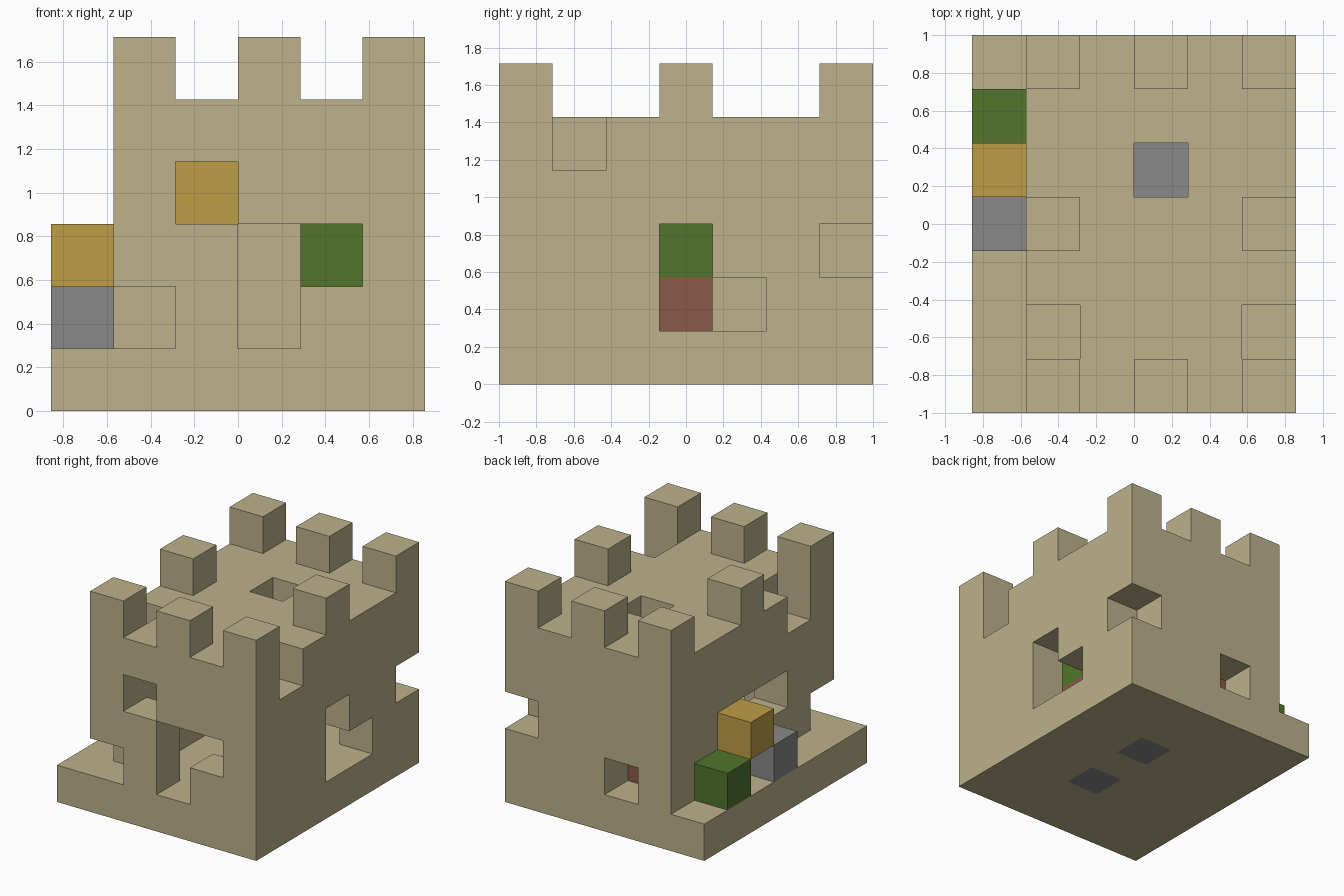
import bpy, bmesh
from mathutils import Vector

cube = bpy.data.objects.get("Cube")
if cube:
    bpy.data.objects.remove(cube, do_unlink=True)

# Block size and block counts along x, y and z
NX, NY, NZ = 6, 7, 6
UNIT = 2 / NY


def material(name, rgb):
    mat = bpy.data.materials.new(name)
    mat.use_nodes = True
    color = (*rgb, 1)
    mat.diffuse_color = color
    bsdf = next(n for n in mat.node_tree.nodes if n.type == 'BSDF_PRINCIPLED')
    bsdf.inputs["Base Color"].default_value = color
    return mat


sand = material("sandstone", (0.51, 0.445, 0.262))
grey = material("grey stone", (0.246, 0.246, 0.246))
gold = material("golden yellow", (0.515, 0.337, 0.061))
green = material("leaf green", (0.084, 0.178, 0.025))
red = material("brick red", (0.258, 0.1, 0.065))


def box(xs, ys, zs):
    return {(x, y, z) for x in xs for y in ys for z in zs}


# Solid ground slab with two grey paving blocks let into it
paving = {(3, 2, 0), (3, 4, 0)}
base = box(range(NX), range(NY), [0]) - paving

# Hollow keep, leaving a ledge along its right side
walls = box(range(1, NX), range(NY), range(1, 4)) - box(range(2, 5), range(1, 6), range(1, 4))
walls -= {(1, 0, 1), (2, 0, 3), (3, 0, 1), (3, 0, 2), (4, 0, 2)}   # front openings
walls -= {(5, 3, 1), (5, 3, 2), (5, 4, 1), (5, 6, 2)}              # left side openings
walls -= {(1, 2, 2), (1, 3, 2), (2, 6, 1)}                         # right side and back openings

# Roof with a hatch and two edge notches
roof = box(range(1, NX), range(NY), [4]) - {(3, 4, 4), (1, 1, 4), (5, 1, 4)}

# Battlements around the rim
merlons = box((1, 3, 5), (0, 3, 6), [5]) - {(3, 3, 5)}

parts = [
    ("base_slab", base, sand),
    ("paving_blocks", paving, grey),
    ("keep_walls", walls, sand),
    ("roof", roof, sand),
    ("battlements", merlons, sand),
    # Loose coloured blocks on the ledge and inside the keep
    ("ledge_grey_block", {(0, 3, 1)}, grey),
    ("ledge_yellow_block", {(0, 4, 2)}, gold),
    ("ledge_green_block", {(0, 5, 1)}, green),
    ("inner_red_blocks", {(4, 3, 1), (2, 5, 1)}, red),
    ("inner_green_block", {(4, 3, 2)}, green),
    ("inner_yellow_block", {(2, 5, 3)}, gold),
]
solid = set().union(*(cells for _, cells, _ in parts))


def build(name, cells, mat):
    """Make one mesh from blocks, keeping only the exposed faces."""
    bm = bmesh.new()
    for cell in sorted(cells):
        centre = Vector(cell) + Vector((0.5 - NX / 2, 0.5 - NY / 2, 0.5))
        for axis in range(3):
            for sign in (-1, 1):
                n = Vector((0, 0, 0))
                n[axis] = sign
                if tuple(int(c + d) for c, d in zip(cell, n)) in solid:
                    continue
                u = Vector((0, 0, 0))
                u[(axis + 1) % 3] = 1
                v = n.cross(u)
                corners = [n - u - v, n + u - v, n + u + v, n - u + v]
                bm.faces.new([bm.verts.new((centre + c / 2) * UNIT) for c in corners])
    bmesh.ops.remove_doubles(bm, verts=bm.verts, dist=0.001)
    # Merge coplanar squares into clean flat surfaces
    bmesh.ops.dissolve_limit(bm, angle_limit=0.01, verts=bm.verts, edges=bm.edges)
    mesh = bpy.data.meshes.new(name)
    bm.to_mesh(mesh)
    bm.free()
    mesh.materials.append(mat)
    bpy.context.collection.objects.link(bpy.data.objects.new(name, mesh))


for part in parts:
    build(*part)
